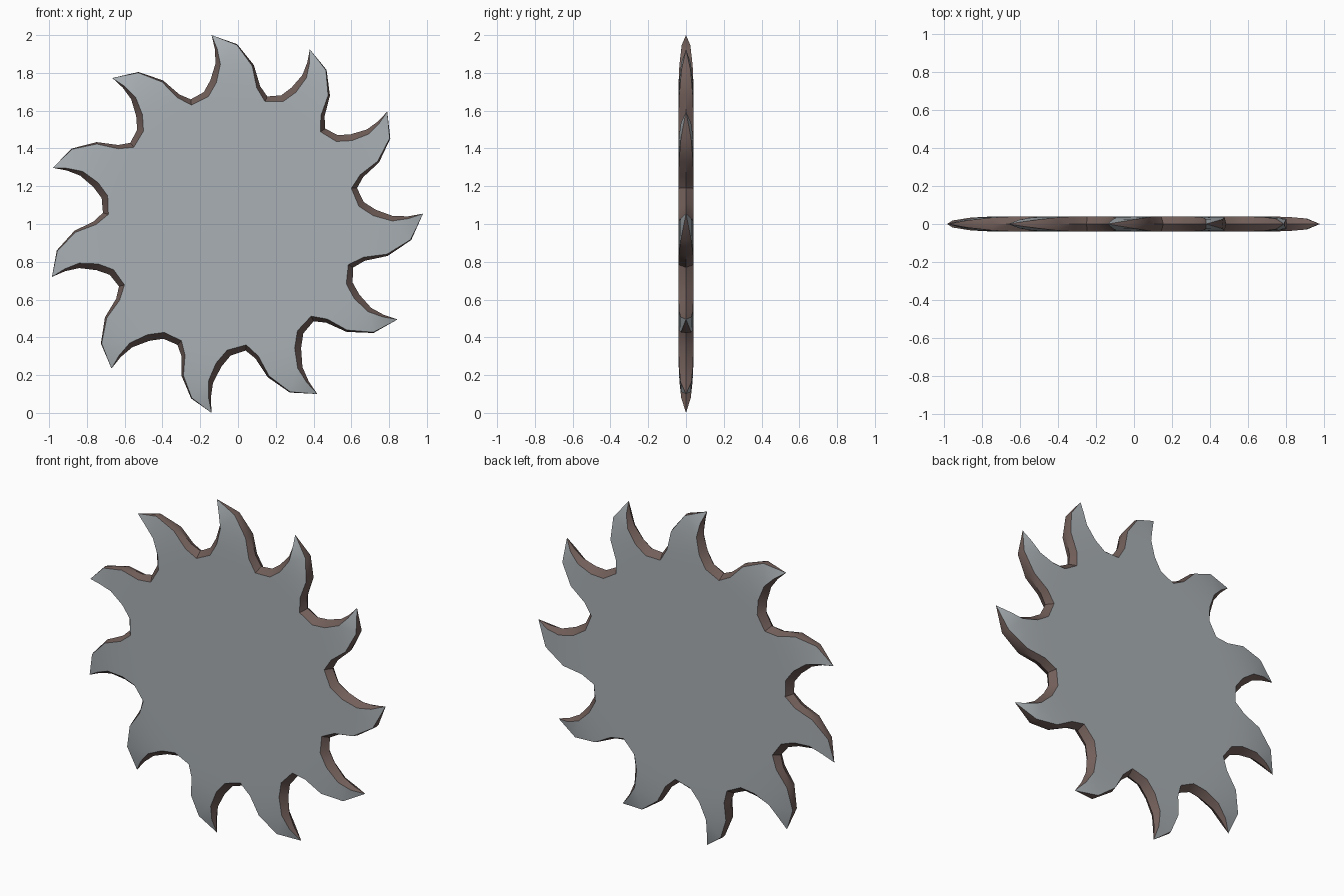
import bpy, bmesh, math
from mathutils import Vector

if "Cube" in bpy.data.objects:
    bpy.data.objects.remove(bpy.data.objects["Cube"])

# Tip of each tooth and the valley that follows it, clockwise seen from the front
TIPS = [(-.14, 2.0), (.38, 1.925), (.79, 1.595), (.98, 1.055), (.845, .495), (.42, .10),
        (-.14, 0.0), (-.67, .235), (-.985, .72), (-.98, 1.297), (-.665, 1.773)]
VALLEYS = [(.155, 1.675), (.462, 1.505), (.63, 1.19), (.61, .77), (.40, .485), (.04, .33),
           (-.32, .36), (-.63, .67), (-.715, 1.06), (-.57, 1.43), (-.25, 1.66)]
# Shared edge shapes: (along, sideways, bevel width)
BACK = [(0, 0, 0), (.29, .155, .004), (.61, .135, .01), (.85, .02, .02)]
FRONT = [(0, 0, .03), (.16, -.15, .034), (.36, -.19, .034), (.62, -.185, .026), (.82, -.11, .012)]
HALF = .04


def material(name, rgb):
    m = bpy.data.materials.new(name)
    m.diffuse_color = (*rgb, 1)
    m.use_nodes = True
    m.node_tree.nodes["Principled BSDF"].inputs["Base Color"].default_value = m.diffuse_color
    return m


def edge_points(a, b, shape):
    a, b = Vector(a), Vector(b)
    d = b - a
    n = Vector((-d.y, d.x))
    return [(a + d * u + n * v, w) for u, v, w in shape]


# Outline of the whole blade, nine points per tooth
outline = []
for i, (tip, val) in enumerate(zip(TIPS, VALLEYS)):
    outline += edge_points(tip, val, BACK)
    outline += edge_points(val, TIPS[(i + 1) % len(TIPS)], FRONT)
N = len(outline)

# Three rings: front face edge, sharp middle ridge, back face edge
bm = bmesh.new()
front, middle, back = [], [], []
for i, (p, w) in enumerate(outline):
    t = (outline[(i + 1) % N][0] - outline[i - 1][0]).normalized()
    q = p + Vector((t.y, -t.x)) * w
    r = (q - Vector((0, 1))).length
    k = min(1, max(0, (r - .7) / .3))
    h = 0 if i % 9 == 0 else HALF * math.sqrt(1 - k * k)   # thins toward the tips
    m = bm.verts.new((p.x, 0, p.y))
    middle.append(m)
    front.append(m if i % 9 == 0 else bm.verts.new((q.x, -h, q.y)))
    back.append(m if i % 9 == 0 else bm.verts.new((q.x, h, q.y)))


def face(verts, mat):
    unique = list(dict.fromkeys(verts))
    if len(unique) > 2:
        bm.faces.new(unique).material_index = mat


# Side faces: core disc plus strips across each tooth
for ring in (front, back):
    face(ring[4::9], 0)
    for s in range(0, N, 9):
        v = lambda k: ring[(s + k) % N]
        face([v(0), v(1), v(-1)], 0)
        face([v(1), v(2), v(-2), v(-1)], 0)
        face([v(2), v(3), v(-3), v(-2)], 0)
        face([v(3), v(4), v(-5), v(-4), v(-3)], 0)
# Bevelled rim
for i in range(N):
    j = (i + 1) % N
    for ring in (front, back):
        face([ring[i], ring[j], middle[j], middle[i]], 1)
bmesh.ops.recalc_face_normals(bm, faces=bm.faces)

mesh = bpy.data.meshes.new("saw_blade")
bm.to_mesh(mesh)
bm.free()
mesh.materials.append(material("steel grey", (.40, .435, .46)))
mesh.materials.append(material("dark brown rim", (.165, .112, .10)))
blade = bpy.data.objects.new("saw_blade", mesh)
bpy.context.collection.objects.link(blade)
bpy.context.view_layer.objects.active = blade
blade.select_set(True)
bpy.ops.object.shade_smooth_by_angle(angle=math.radians(35))
